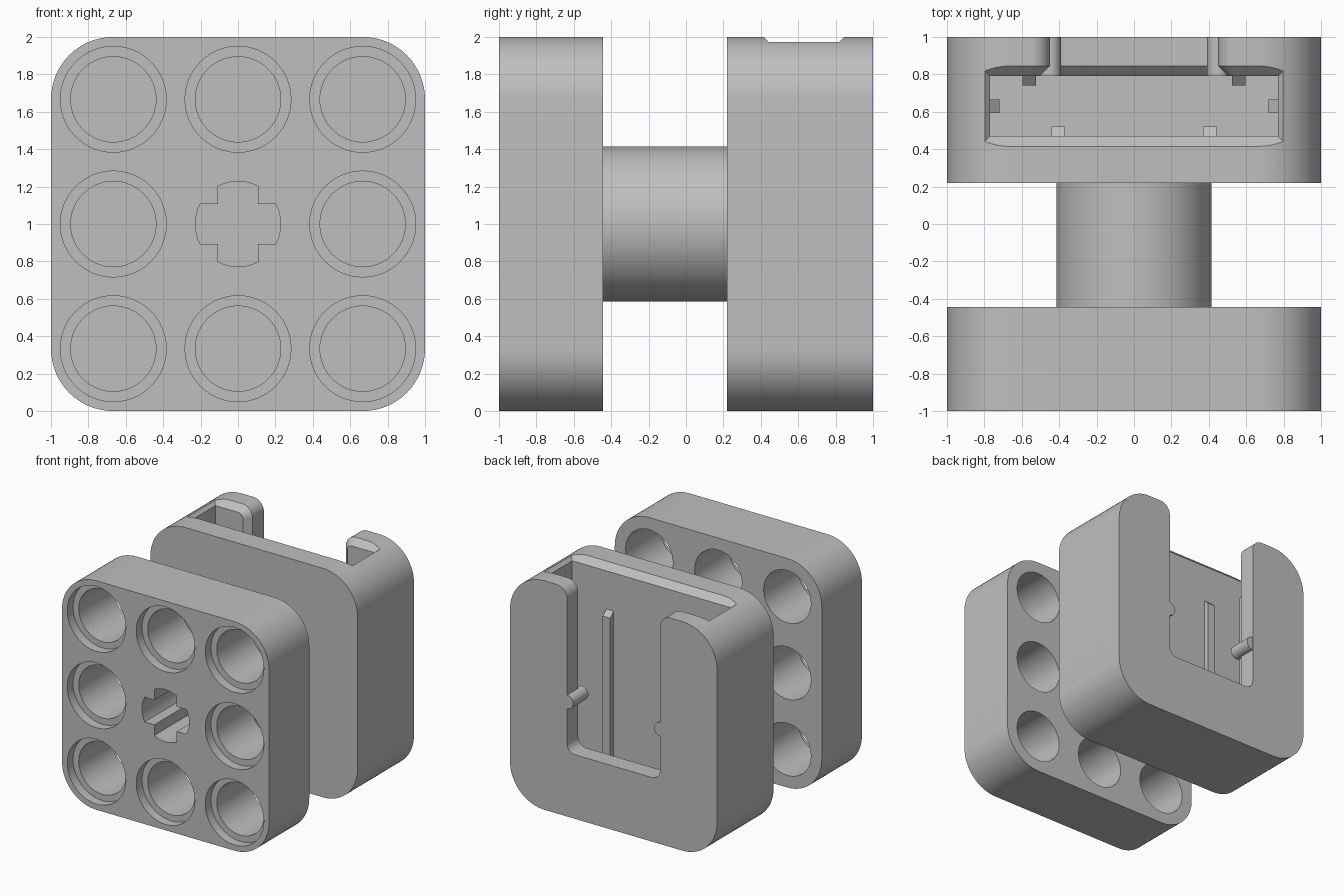
import bpy
import bmesh
from math import sin, cos, pi, asin, radians

cube = bpy.data.objects.get("Cube")
if cube:
    bpy.data.objects.remove(cube, do_unlink=True)

grey = bpy.data.materials.new("light grey")
grey.use_nodes = True
COLOUR = (0.52, 0.52, 0.52, 1)
grey.diffuse_color = COLOUR
grey.node_tree.nodes["Principled BSDF"].inputs["Base Color"].default_value = COLOUR


def arc(cx, cz, r, start, end, n=12):
    angles = [radians(start + (end - start) * i / n) for i in range(n + 1)]
    return [(cx + r * cos(a), cz + r * sin(a)) for a in angles]


def circle(cx, cz, r, n=64):
    return arc(cx, cz, r, 0, 360, n)[:-1]


def at_y(y, profile):
    return [(x, y, z) for x, z in profile]


def rect(z, x, y0, y1):
    return [(-x, y0, z), (x, y0, z), (x, y1, z), (-x, y1, z)]


def loft(name, *solids):
    """One mesh of closed solids, each skinned through its rings of points."""
    bm = bmesh.new()
    for rings in solids:
        loops = [[bm.verts.new(p) for p in ring] for ring in rings]
        for a, b in zip(loops, loops[1:]):
            for i in range(len(a)):
                j = (i + 1) % len(a)
                bm.faces.new((a[i], a[j], b[j], b[i]))
        bm.faces.new(loops[0][::-1])
        bm.faces.new(loops[-1])
    bmesh.ops.recalc_face_normals(bm, faces=bm.faces)
    mesh = bpy.data.meshes.new(name)
    bm.to_mesh(mesh)
    bm.free()
    mesh.materials.append(grey)
    ob = bpy.data.objects.new(name, mesh)
    bpy.context.collection.objects.link(ob)
    return ob


def activate(ob):
    bpy.ops.object.select_all(action='DESELECT')
    ob.select_set(True)
    bpy.context.view_layer.objects.active = ob


def cut(ob, cutter):
    cutter.hide_render = True
    mod = ob.modifiers.new("cut", 'BOOLEAN')
    mod.operation = 'DIFFERENCE'
    mod.solver = 'EXACT'
    mod.object = cutter
    activate(ob)
    bpy.ops.object.modifier_apply(modifier=mod.name)


# Shared rounded square outline
PITCH = 2 / 3
half = PITCH / 2
outline = []
for k, (sx, sz) in enumerate([(1, 1), (-1, 1), (-1, -1), (1, -1)]):
    outline += arc(sx * PITCH, 1 + sz * PITCH, half, 90 * k, 90 * k + 90, 16)

PLATE_BACK, BLOCK_FRONT = -0.445, 0.22

# Front plate and the shaft behind it
plate = loft("front_plate", [at_y(-1, outline), at_y(PLATE_BACK, outline)])
shaft_ring = circle(0, 1, 0.415)
shaft = loft("shaft", [at_y(PLATE_BACK, shaft_ring), at_y(BLOCK_FRONT, shaft_ring)])

# Eight counterbored round holes
holes = []
for i in (-1, 0, 1):
    for k in (-1, 0, 1):
        if i or k:
            wide = circle(i * PITCH, 1 + k * PITCH, 0.283)
            bore = circle(i * PITCH, 1 + k * PITCH, 0.228)
            holes.append([at_y(-1.1, wide), at_y(-0.92, wide),
                          at_y(-0.92, bore), at_y(-0.3, bore)])
hole_cutter = loft("hole_cutter", *holes)
cut(plate, hole_cutter)

# Cross-shaped axle socket with rounded arm ends
R, W = 0.228, 0.108
tip = asin(W / R) * 180 / pi
cross = []
for k in range(4):
    a = 90 * k
    cross += arc(0, 1, R, a - tip, a + tip, 8)
    cross += arc(0, 1, W * 2 ** 0.5, a + 45, a + 45, 1)[:1]
cross_cutter = loft("cross_cutter", [at_y(-1.1, cross), at_y(BLOCK_FRONT + 0.1, cross)])
cut(plate, cross_cutter)
cut(shaft, cross_cutter)

# Rear holder: pocket open at the top with a chamfered rim
D = 0.055
FLOOR, PX, PY0, PY1 = 0.25, 0.77, 0.47, 0.79
holder = loft("rear_holder", [at_y(BLOCK_FRONT, outline), at_y(1, outline)])
E = D + 0.02
pocket_cutter = loft("pocket_cutter", [
    rect(FLOOR, PX, PY0, PY1),
    rect(2 - D, PX, PY0, PY1),
    rect(2 - D + E, PX + E, PY0 - E, PY1 + E)])
cut(holder, pocket_cutter)

# Slot through the back wall, chamfered on the pocket side
SLOT_X, SLOT_Z, FLARE, FILLET = 0.45, 0.56, 0.1, 0.08


def slot(d):
    side = [(SLOT_X + FLARE, 2.2)]
    side += arc(SLOT_X + FLARE, 2 - FLARE, FLARE - d, 90, 180)
    side += arc(SLOT_X - FILLET, SLOT_Z + FILLET, FILLET + d, 0, -90)
    return side + [(-x, z) for x, z in reversed(side)]


slot_cutter = loft("slot_cutter", [at_y(0.7, slot(D)), at_y(PY1, slot(D)),
                                   at_y(PY1 + D, slot(0)), at_y(1.1, slot(0))])
cut(holder, slot_cutter)


# Grip ribs inside the pocket, with sloped tops
def rib(x, y, nx, ny):
    w, depth, top = 0.036, 0.05, 1.62

    def ring(z_wall, z_tip):
        return [(x + nx * t - ny * s * w, y + ny * t + nx * s * w, z)
                for t, s, z in ((-0.01, -1, z_wall), (depth, -1, z_tip),
                                (depth, 1, z_tip), (-0.01, 1, z_wall))]
    return [ring(FLOOR - 0.01, FLOOR - 0.01), ring(top, top - depth)]


ribs = []
for s in (-1, 1):
    ribs += [rib(s * 0.405, PY0, 0, 1), rib(s * 0.56, PY1, 0, -1),
             rib(s * PX, 0.63, -s, 0)]
rib_set = loft("pocket_ribs", *ribs)

# Snap pegs on the slot sides
pegs = [[at_y(PY1, circle(s * SLOT_X, 1, 0.06, 32)),
         at_y(0.999, circle(s * SLOT_X, 1, 0.06, 32))] for s in (-1, 1)]
peg_set = loft("snap_pegs", *pegs)

for cutter in (hole_cutter, cross_cutter, pocket_cutter, slot_cutter):
    bpy.data.objects.remove(cutter, do_unlink=True)

for ob in (plate, shaft, holder, rib_set, peg_set):
    activate(ob)
    bpy.ops.object.shade_smooth_by_angle(angle=radians(30))
